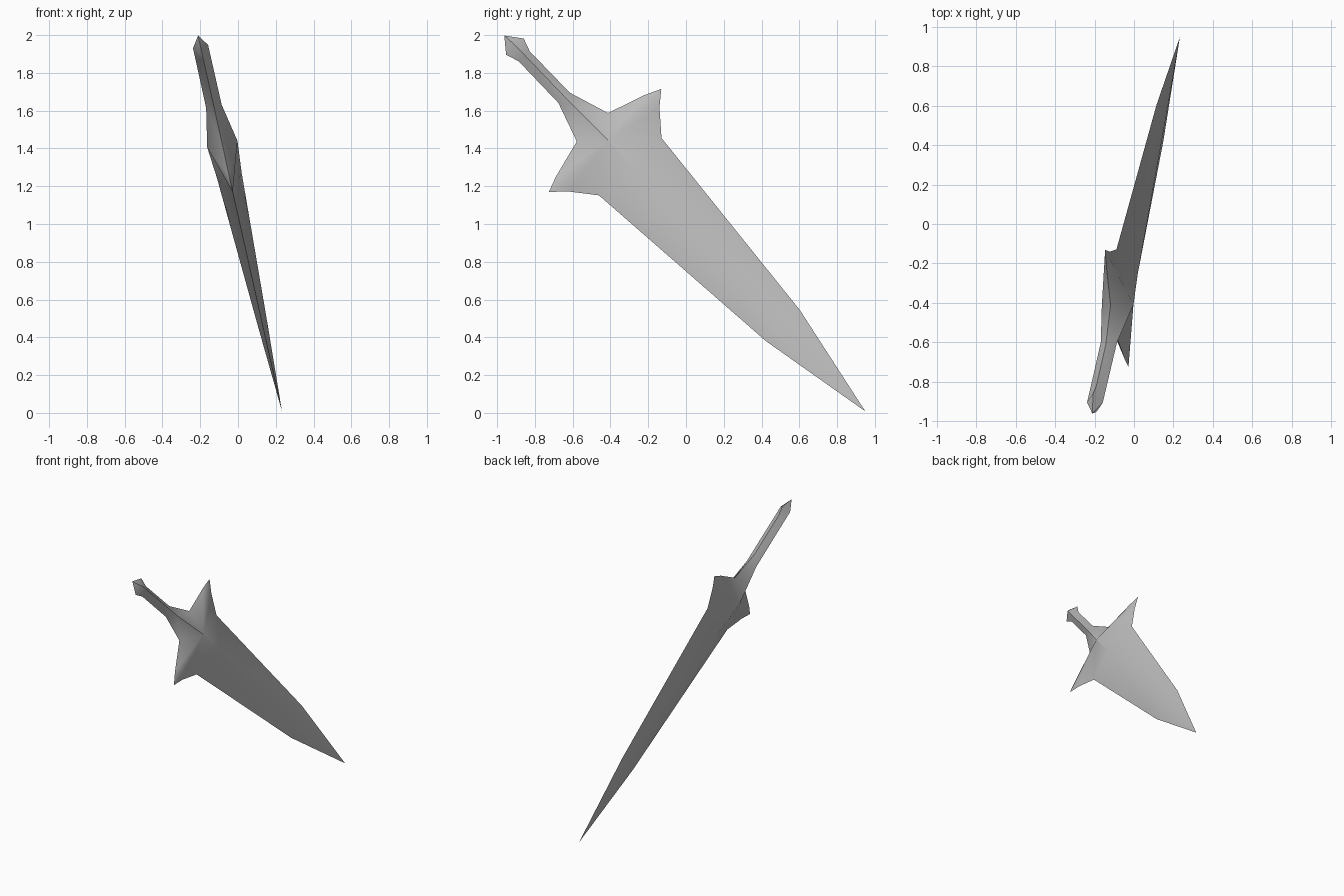
import bpy, bmesh
from mathutils import Matrix, Vector

if "Cube" in bpy.data.objects:
    bpy.data.objects.remove(bpy.data.objects["Cube"])

# Local frame: u runs along the dagger towards the tip, v across it, n through its thickness
u_dir = Vector((0.159, 0.684, -0.712)).normalized()
n_dir = Vector((0.977, -0.003, 0.215))
n_dir = (n_dir - u_dir * n_dir.dot(u_dir)).normalized()
v_dir = n_dir.cross(u_dir)
frame = Matrix.Translation((-0.083, -0.41, 1.423)) @ Matrix((u_dir, v_dir, n_dir)).transposed().to_4x4()

# Central ridge points (u, 0, n)
END = (-0.807, 0, 0)
POMMEL = (-0.725, 0, 0.041)
NECK = (-0.65, 0, 0.041)
GRIP = (-0.28, 0, 0.042)
BOSS = (0, 0, 0.082)
FULLER = (0.23, 0, 0.067)
RIDGE = (1.35, 0, 0.026)
TIP = (1.987, 0, 0)

# Outline points (u, v, 0)
pommel_e = (-0.725, 0.064, 0)
neck_e = (-0.653, 0.040, 0)
grip_e = (-0.344, 0.041, 0)
notch = (-0.125, 0.113, 0)
horn_back = (-0.063, 0.322, 0)
horn_tip = (-0.027, 0.408, 0)
horn_front = (0.040, 0.332, 0)
shoulder = (0.168, 0.227, 0)
belly = (1.35, 0.123, 0)

# One quarter of the surface, from pommel to tip
quarter = [
    (END, POMMEL, pommel_e),
    (POMMEL, NECK, neck_e, pommel_e),
    (NECK, GRIP, grip_e, neck_e),
    (GRIP, notch, grip_e),
    (GRIP, BOSS, notch),
    (BOSS, horn_back, notch),
    (BOSS, horn_tip, horn_back),
    (BOSS, horn_front, horn_tip),
    (BOSS, shoulder, horn_front),
    (BOSS, FULLER, shoulder),
    (FULLER, RIDGE, belly, shoulder),
    (RIDGE, TIP, belly),
]

# Mirror the quarter across the width and the thickness
bm = bmesh.new()
for sv in (1, -1):
    for sn in (1, -1):
        for face in quarter:
            bm.faces.new([bm.verts.new((u, v * sv, n * sn)) for u, v, n in face])
bmesh.ops.remove_doubles(bm, verts=bm.verts, dist=0.0005)
bmesh.ops.recalc_face_normals(bm, faces=bm.faces)

# Smooth faces, with sharp cutting edges and a sharp ridge on the hilt
for f in bm.faces:
    f.smooth = True
for e in bm.edges:
    a, b = (vert.co for vert in e.verts)
    on_outline = abs(a.z) < 1e-4 and abs(b.z) < 1e-4
    on_ridge = abs(a.y) < 1e-4 and abs(b.y) < 1e-4 and max(a.x, b.x) < 0.3
    e.smooth = not (on_outline or on_ridge)
bm.transform(frame)

mesh = bpy.data.meshes.new("dagger")
bm.to_mesh(mesh)
bm.free()
steel = bpy.data.materials.new("grey steel")
steel.diffuse_color = (0.5, 0.5, 0.5, 1)
steel.use_nodes = True
steel.node_tree.nodes["Principled BSDF"].inputs["Base Color"].default_value = steel.diffuse_color
mesh.materials.append(steel)
bpy.context.collection.objects.link(bpy.data.objects.new("dagger", mesh))
